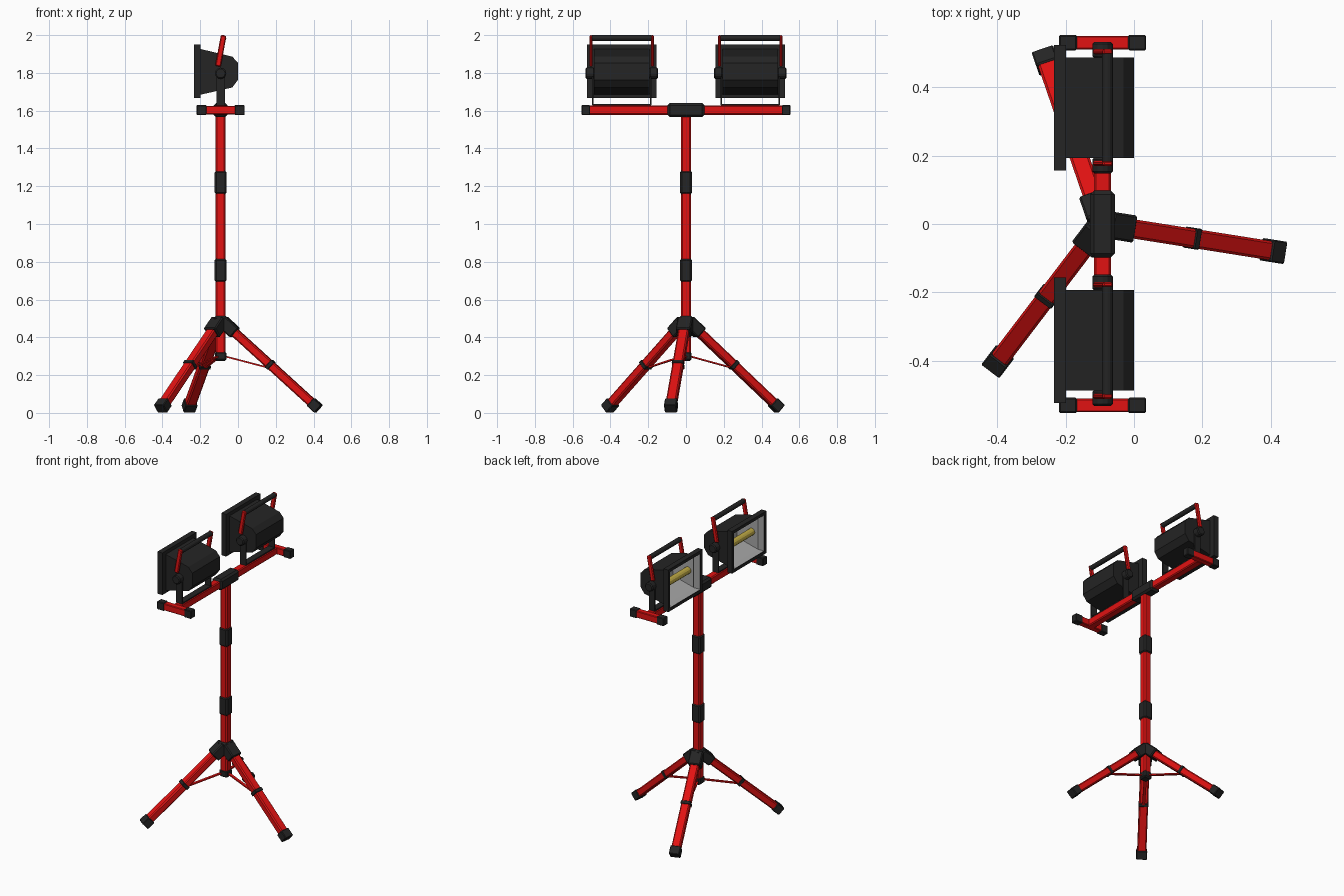
import bpy, bmesh, math
from mathutils import Vector, Matrix

if "Cube" in bpy.data.objects:
    bpy.data.objects.remove(bpy.data.objects["Cube"])

def mat(name, r, g, b):
    m = bpy.data.materials.new(name)
    m.diffuse_color = (r, g, b, 1)
    m.use_nodes = True
    m.node_tree.nodes["Principled BSDF"].inputs["Base Color"].default_value = m.diffuse_color
    return m

RED = mat("red_paint", 0.75, 0.006, 0.006)
BLACK = mat("black_plastic", 0.018, 0.018, 0.018)
GREY = mat("grey_reflector", 0.38, 0.38, 0.38)
YELLOW = mat("yellow_lamp", 0.52, 0.40, 0.06)
PX = -0.092          # pole position in x

def finish(bm, name, m, matrix=None):
    if matrix is not None:
        bm.transform(matrix)
    me = bpy.data.meshes.new(name)
    bm.to_mesh(me)
    bm.free()
    me.materials.append(m)
    ob = bpy.data.objects.new(name, me)
    bpy.context.collection.objects.link(ob)
    return ob

def box(name, m, lo, hi, bevel=0.0, matrix=None):
    bm = bmesh.new()
    bmesh.ops.create_cube(bm, size=1)
    for v in bm.verts:
        v.co = Vector([(a + b) / 2 + c * (b - a) for a, b, c in zip(lo, hi, v.co)])
    if bevel:
        bmesh.ops.bevel(bm, geom=bm.edges[:], offset=bevel, segments=1, affect='EDGES')
    return finish(bm, name, m, matrix)

def cbox(name, m, c, size, bevel=0.0, matrix=None):
    return box(name, m, [a - s / 2 for a, s in zip(c, size)],
               [a + s / 2 for a, s in zip(c, size)], bevel, matrix)

def along(a, b, side):
    """Matrix with local x running from a to b and local y along side."""
    x = (b - a).normalized()
    z = x.cross(side).normalized()
    y = z.cross(x)
    return Matrix.Translation(a) @ Matrix((x, y, z)).transposed().to_4x4()

def rod(name, m, a, b, r, sides=12, bevel=0.0):
    bm = bmesh.new()
    a, b = Vector(a), Vector(b)
    bmesh.ops.create_cone(bm, cap_ends=True, segments=sides, radius1=r, radius2=r,
                          depth=(b - a).length)
    if bevel:
        rim = [e for e in bm.edges if abs(e.verts[0].co.z - e.verts[1].co.z) < 1e-5]
        bmesh.ops.bevel(bm, geom=rim, offset=bevel, segments=1, affect='EDGES')
    rot = (b - a).to_track_quat('Z', 'Y').to_matrix().to_4x4()
    return finish(bm, name, m, Matrix.Translation((a + b) / 2) @ rot)

# Pole with clamps and bottom collar
cbox("pole", RED, (PX, 0, 0.935), (0.052, 0.052, 1.29), 0.008)
for i, z in enumerate((0.755, 1.22)):
    cbox(f"pole_clamp_{i}", BLACK, (PX, 0, z), (0.064, 0.064, 0.126), 0.01)
cbox("pole_bottom_collar", BLACK, (PX, 0, 0.30), (0.06, 0.06, 0.048), 0.008)
cbox("tripod_hub", BLACK, (PX, 0, 0.475), (0.074, 0.074, 0.075), 0.01)

# Three legs with sleeve, clamp, foot and brace
for i, deg in enumerate((-9, 109, 232.7)):
    c, s = math.cos(math.radians(deg)), math.sin(math.radians(deg))
    at = lambda r, z: Vector((PX + c * r, s * r, z))
    top, tip = at(0, 0.494), at(0.526, 0.0204)
    side = Vector((-s, c, 0))
    L = (tip - top).length
    M = along(top, tip, side)
    cbox(f"leg_{i}", RED, (L / 2 + 0.02, 0, 0), (L - 0.06, 0.056, 0.046), 0.007, M)
    box(f"leg_sleeve_{i}", BLACK, (0.012, -0.04, -0.033), (0.106, 0.04, 0.033), 0.006, M)
    cbox(f"leg_clamp_{i}", BLACK, (0.358, 0, 0), (0.022, 0.062, 0.053), 0.003, M)
    box(f"foot_{i}", BLACK, (L - 0.056, -0.033, -0.0275), (L, 0.033, 0.0275), 0.004, M)
    a, b = at(0.02, 0.30), at(0.268, 0.236)
    cbox(f"brace_{i}", RED, ((b - a).length / 2, 0, 0), ((b - a).length, 0.018, 0.008),
         0, along(a, b, side))

# Crossbar, centre connector and end bars
cbox("crossbar", RED, (PX, 0, 1.603), (0.05, 1.04, 0.05), 0.006)
cbox("crossbar_connector", BLACK, (PX, 0, 1.603), (0.073, 0.196, 0.074), 0.012)
for s in (-1, 1):
    cbox("end_bar", RED, (PX, s * 0.53, 1.603), (0.22, 0.04, 0.046), 0.004)
    for e in (-1, 1):
        cbox("end_bar_cap", BLACK, (PX + e * 0.101, s * 0.53, 1.603),
             (0.053, 0.045, 0.054), 0.004)

# Floodlight parts, built once for each side
CZ = 1.808
def loft(name, m, rings, cap_last):
    bm = bmesh.new()
    loops = [[bm.verts.new(p) for p in ring] for ring in rings]
    n = len(loops[0])
    for A, B in zip(loops, loops[1:]):
        for k in range(n):
            bm.faces.new((A[k], A[(k + 1) % n], B[(k + 1) % n], B[k]))
    if cap_last:
        bm.faces.new(loops[-1])
    return bm

def rect(x, y0, hy, hz):
    return [(x, y0 + a * hy, CZ + b * hz) for a, b in ((-1, -1), (1, -1), (1, 1), (-1, 1))]

def floodlight(tag, y0):
    # housing open towards the lamp side
    prof = [(-0.205, 0.12), (-0.03, 0.078), (0, 0.045), (0, -0.045), (-0.03, -0.085), (-0.205, -0.125)]
    bm = bmesh.new()
    L, R = ([bm.verts.new((x, y0 + s * 0.147, CZ + z)) for x, z in prof] for s in (-1, 1))
    for k in range(len(prof) - 1):
        bm.faces.new((L[k], L[k + 1], R[k + 1], R[k]))
    bm.faces.new(L)
    bm.faces.new(R[::-1])
    bmesh.ops.recalc_face_normals(bm, faces=bm.faces[:])
    finish(bm, tag + "_housing", BLACK)
    # front frame as a closed ring
    sizes = ((-0.234, 0.183, 0.142), (-0.198, 0.183, 0.142), (-0.198, 0.138, 0.11),
             (-0.220, 0.163, 0.122), (-0.234, 0.163, 0.122), (-0.234, 0.183, 0.142))
    bm = loft("", BLACK, [rect(x, y0, a, b) for x, a, b in sizes], False)
    bmesh.ops.remove_doubles(bm, verts=bm.verts[:], dist=1e-5)
    bmesh.ops.recalc_face_normals(bm, faces=bm.faces[:])
    finish(bm, tag + "_frame", BLACK)
    # reflector bowl and lamp tube
    bm = loft("", GREY, [rect(-0.229, y0, 0.162, 0.121), rect(-0.202, y0, 0.139, 0.109),
                         rect(-0.05, y0, 0.132, 0.065)], True)
    bmesh.ops.recalc_face_normals(bm, faces=bm.faces[:])
    bmesh.ops.reverse_faces(bm, faces=bm.faces[:])
    ref = finish(bm, tag + "_reflector", GREY)
    rod(tag + "_lamp", YELLOW, (-0.158, y0 - 0.136, CZ), (-0.158, y0 + 0.136, CZ), 0.023)
    # U bracket standing on the crossbar
    cbox(tag + "_bracket_base", BLACK, (PX, y0, 1.631), (0.044, 0.312, 0.008))
    for s in (-1, 1):
        cbox(tag + "_bracket_arm", BLACK, (PX, y0 + s * 0.1525, 1.72), (0.044, 0.008, 0.18))
        rod(tag + "_knob", BLACK, (PX, y0 + s * 0.145, 1.798),
            (PX, y0 + s * 0.192, 1.798), 0.03, 12, 0.006)
        # carrying handle arm
        a, b = Vector((-0.106, y0 + s * 0.163, 1.835)), Vector((-0.076, y0 + s * 0.163, 1.998))
        cbox(tag + "_handle_arm", RED, ((b - a).length / 2, 0, 0), ((b - a).length, 0.016, 0.03),
             0.005, along(a, b, Vector((0, 1, 0))))
    rod(tag + "_handle_grip", BLACK, (-0.078, y0 - 0.158, 1.984), (-0.078, y0 + 0.158, 1.984), 0.016)

floodlight("left_light", -0.34)
floodlight("right_light", 0.34)
